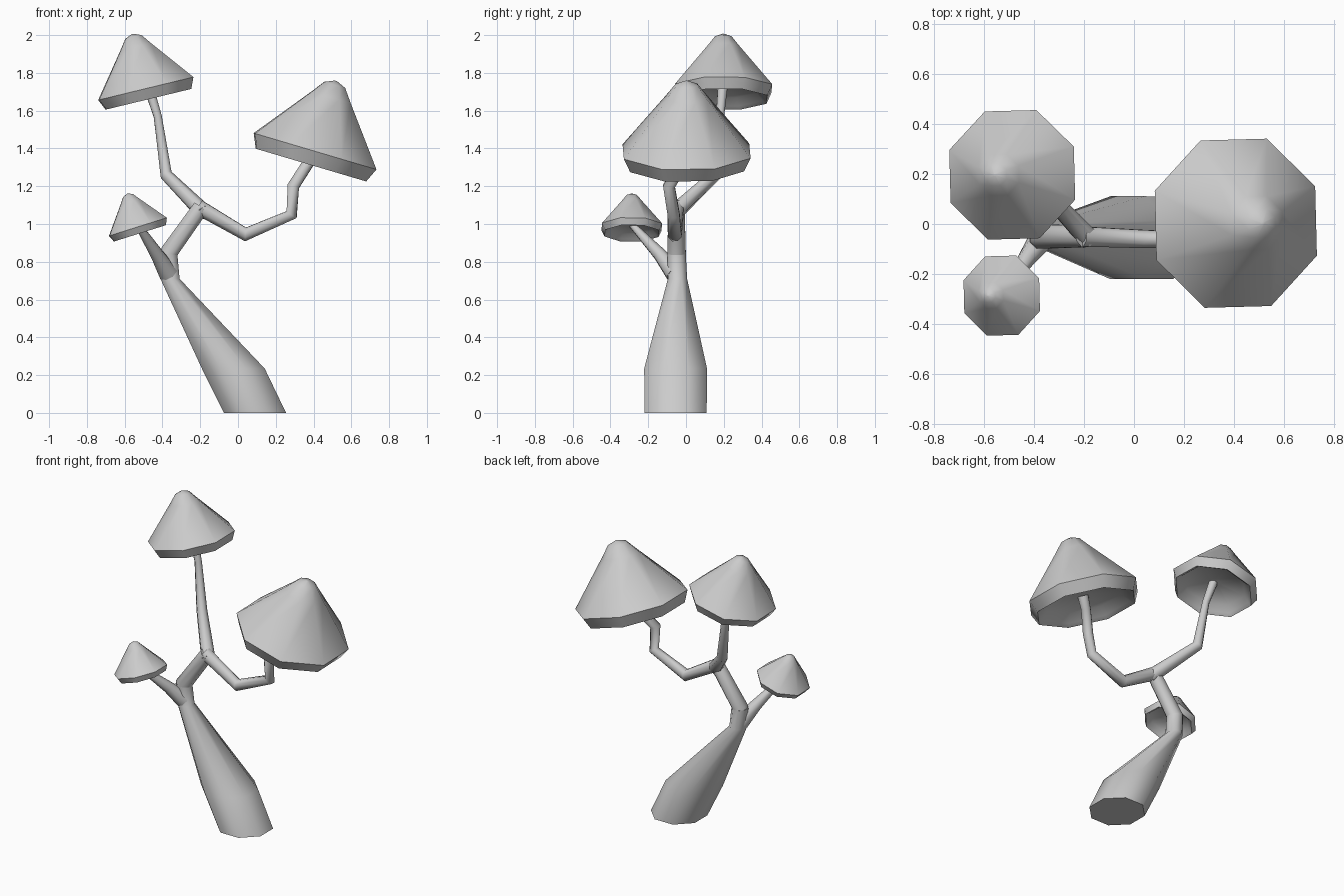
import bpy
from math import cos, sin, pi, radians
from mathutils import Vector, Matrix

if "Cube" in bpy.data.objects:
    bpy.data.objects.remove(bpy.data.objects["Cube"])

SIDES = 8


def make_object(name, rings):
    """Skin a list of octagonal rings and close both ends."""
    verts = [p for ring in rings for p in ring]
    faces = []
    for i in range(len(rings) - 1):
        for j in range(SIDES):
            k = (j + 1) % SIDES
            a, b = i * SIDES, (i + 1) * SIDES
            faces.append((a + j, a + k, b + k, b + j))
    faces.append(tuple(reversed(range(SIDES))))
    faces.append(tuple(range(len(verts) - SIDES, len(verts))))
    mesh = bpy.data.meshes.new(name)
    mesh.from_pydata(verts, [], faces)
    mesh.polygons.foreach_set("use_smooth", [True] * len(mesh.polygons))
    mesh.set_sharp_from_angle(angle=radians(55))
    obj = bpy.data.objects.new(name, mesh)
    bpy.context.collection.objects.link(obj)
    return obj


def circle(radius, z=0.0, turn=0.0):
    return [Vector((radius * cos(a), radius * sin(a), z))
            for a in ((j + 0.5) * 2 * pi / SIDES + turn for j in range(SIDES))]


def tube(name, path, level=False):
    """Tapered tube along (x, y, z, radius) points; level keeps rings horizontal."""
    pts = [Vector(p[:3]) for p in path]
    rings, frame = [], Matrix.Identity(3)
    for i, c in enumerate(pts):
        if not level:
            before = (c - pts[i - 1]).normalized() if i else Vector()
            after = (pts[i + 1] - c).normalized() if i < len(pts) - 1 else Vector()
            axis = (before + after).normalized()
            swing = (frame @ Vector((0, 0, 1))).rotation_difference(axis)
            frame = swing.to_matrix() @ frame
        rings.append([c + frame @ v for v in circle(path[i][3])])
    return make_object(name, rings)


# Cap half-section: hollow underside, rim, widest ring, crown (radius, height)
CAP = [(0.12, 0.0), (0.70, -0.02), (0.82, -0.16), (0.90, -0.21),
       (1.0, 0.0), (0.32, 0.82), (0.17, 1.01), (0.02, 1.07)]


def cap(name, centre, size, tilt):
    obj = make_object(name, [circle(r * size, z * size, radians(1.5)) for r, z in CAP])
    obj.data.transform(Matrix.Translation(centre) @ Matrix.Rotation(radians(tilt), 4, 'Y'))
    return obj


# Leaning trunk with swollen foot
tube("trunk", [(0.09, -0.055, 0, 0.178), (-0.025, -0.055, 0.235, 0.18),
               (-0.36, -0.045, 0.71, 0.055), (-0.37, -0.05, 0.84, 0.053)], level=True)
tube("upper_trunk", [(-0.362, -0.05, 0.70, 0.045), (-0.37, -0.05, 0.845, 0.053),
                     (-0.195, -0.05, 1.09, 0.046)])

# Stalks
tube("tall_stalk", [(-0.18, -0.06, 1.06, 0.045), (-0.38, 0.155, 1.26, 0.034),
                    (-0.425, 0.18, 1.57, 0.023), (-0.475, 0.195, 1.73, 0.028)])
tube("wide_stalk", [(-0.21, -0.05, 1.09, 0.043), (0.04, -0.06, 0.945, 0.039),
                    (0.284, -0.065, 1.05, 0.034), (0.293, -0.09, 1.2, 0.034),
                    (0.37, -0.02, 1.32, 0.032), (0.41, 0.0, 1.39, 0.035)])
tube("small_stalk", [(-0.37, -0.06, 0.74, 0.053), (-0.43, -0.14, 0.84, 0.036),
                     (-0.53, -0.285, 0.995, 0.018)])

# Caps
cap("large_cap", (0.408, 0.003, 1.385), 0.363, 16.5)
cap("tall_cap", (-0.488, 0.197, 1.717), 0.278, -13.6)
cap("small_cap", (-0.53, -0.287, 0.985), 0.172, -17.5)
